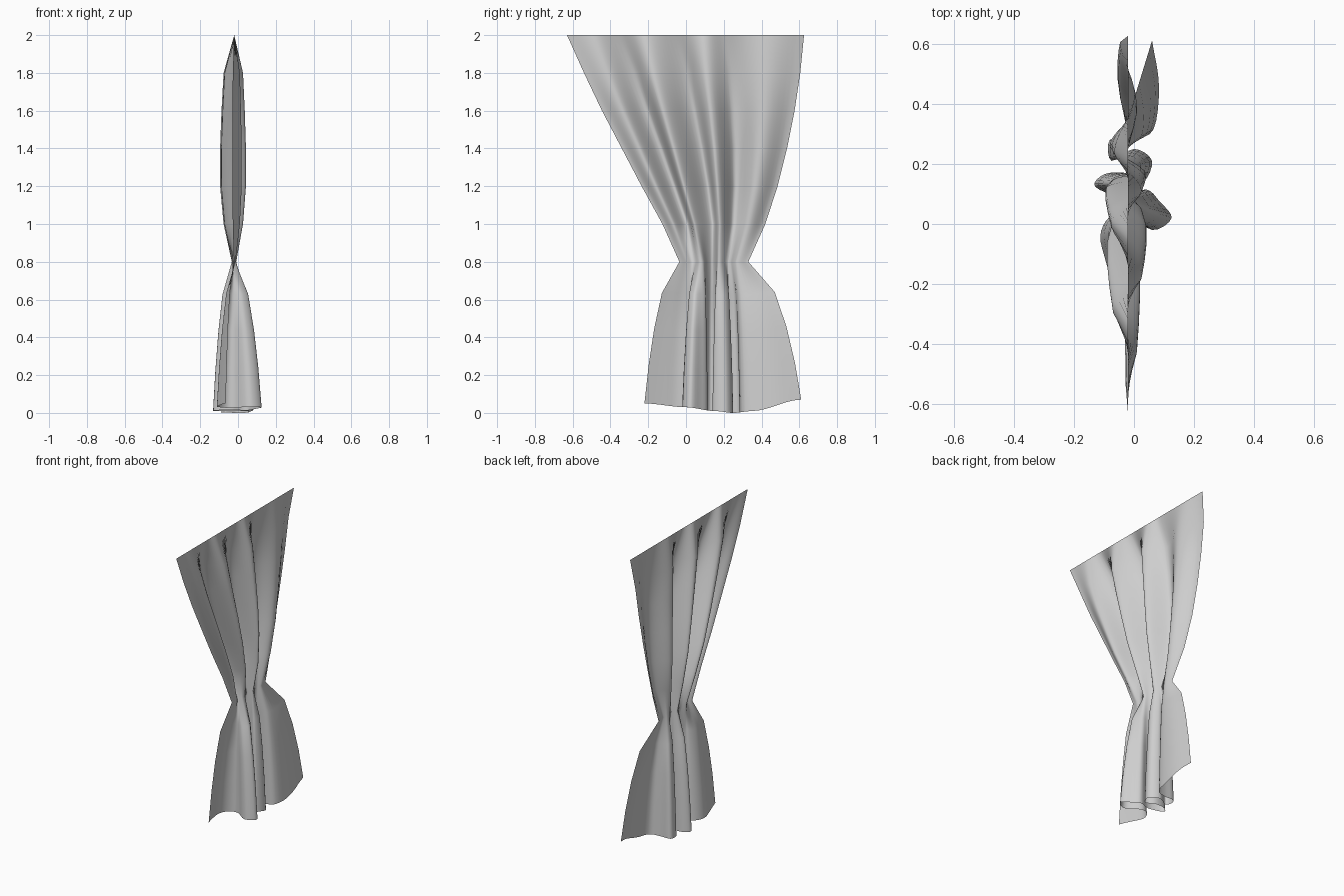
import bpy
import bmesh
from mathutils import Vector

cube = bpy.data.objects.get("Cube")
if cube:
    bpy.data.objects.remove(cube, do_unlink=True)

CENTRE_X = -0.02
NECK_Z = 0.8

# Folded path of the hem, seen from above
HEM = [(-.065, -.22), (-.095, -.12), (-.112, -.04), (-.085, .02), (-.03, .04), (.06, -.02),
       (.125, .02), (.085, .075), (.04, .115), (-.04, .09), (-.13, .125), (-.1, .165),
       (-.03, .17), (.03, .14), (.06, .21), (0, .25), (-.075, .21), (-.08, .28),
       (0, .285), (.065, .315), (.083, .46), (.06, .61)]
# Height of the hem along y
HEM_HEIGHT = [(-.22, .05), (0, .03), (.15, .01), (.25, 0), (.35, .01), (.61, .07)]
# Depth of the upper folds across the width
FOLDS = [(0, -.01), (.11, .04), (.22, -.07), (.33, .062), (.46, -.075), (.58, .06),
         (.67, -.06), (.85, .03), (1, -.035)]
# Upper rows: height, front edge, back edge, fold strength
UPPER = [(2, -.63, .625, 0), (1.8, -.54, .605, .75), (1.6, -.445, .575, .9),
         (1.4, -.34, .535, 1), (1.2, -.235, .485, 1), (1, -.125, .42, .75),
         (NECK_Z, -.035, .33, .17)]
# Lower rows: drop from neck to hem, spread of the folds
LOWER = [(.22, .5), (.47, .72), (.73, .88), (1, 1)]


def ease(table, t):
    """Smooth interpolation through a table of pairs."""
    for (a, va), (b, vb) in zip(table, table[1:]):
        if t <= b:
            f = max(0, (t - a) / (b - a))
            return va + (vb - va) * f * f * (3 - 2 * f)
    return table[-1][1]


def spline(points, steps):
    """Catmull-Rom curve through the points."""
    p = [Vector(q) for q in points]
    p = [2 * p[0] - p[1]] + p + [2 * p[-1] - p[-2]]
    curve = []
    for a, b, c, d in zip(p, p[1:], p[2:], p[3:]):
        for i in range(steps):
            t = i / steps
            curve.append(b + (c - a) * t / 2 + (2 * a - 5 * b + 4 * c - d) * t**2 / 2
                         + (3 * b - a - 3 * c + d) * t**3 / 2)
    return curve + [p[-2]]


hem = spline(HEM, 4)

# Share of the cloth width at each column
lengths = [0]
for a, b in zip(hem, hem[1:]):
    lengths.append(lengths[-1] + (b - a).length)
widths = [s / lengths[-1] for s in lengths]

# Upper drape, gathered towards the neck
rows = []
for z, front, back, strength in UPPER:
    row = []
    for u in widths:
        fold = ease(FOLDS, u) * strength
        lean = fold * u * (1 - u)
        row.append(Vector((CENTRE_X + fold, front + (back - front) * u - lean, z)))
    rows.append(row)

# Lower skirt, opening from the neck to the hem
neck = rows[-1]
for drop, spread in LOWER:
    row = []
    for n, h in zip(neck, hem):
        x, y = n.xy.lerp(h, spread)
        row.append(Vector((x, y, NECK_Z + (ease(HEM_HEIGHT, h.y) - NECK_Z) * drop)))
    rows.append(row)

# Join the rows into one sheet of cloth
bm = bmesh.new()
grid = [[bm.verts.new(p) for p in row] for row in rows]
for top, low in zip(grid, grid[1:]):
    for i in range(len(top) - 1):
        face = bm.faces.new((top[i], low[i], low[i + 1], top[i + 1]))
        face.smooth = True
mesh = bpy.data.meshes.new("curtain")
bm.to_mesh(mesh)
bm.free()
curtain = bpy.data.objects.new("curtain", mesh)
bpy.context.collection.objects.link(curtain)

# Cloth colour
cloth = bpy.data.materials.new("light grey cloth")
cloth.use_nodes = True
colour = (.62, .62, .62, 1)
cloth.diffuse_color = colour
cloth.node_tree.nodes["Principled BSDF"].inputs["Base Color"].default_value = colour
mesh.materials.append(cloth)
